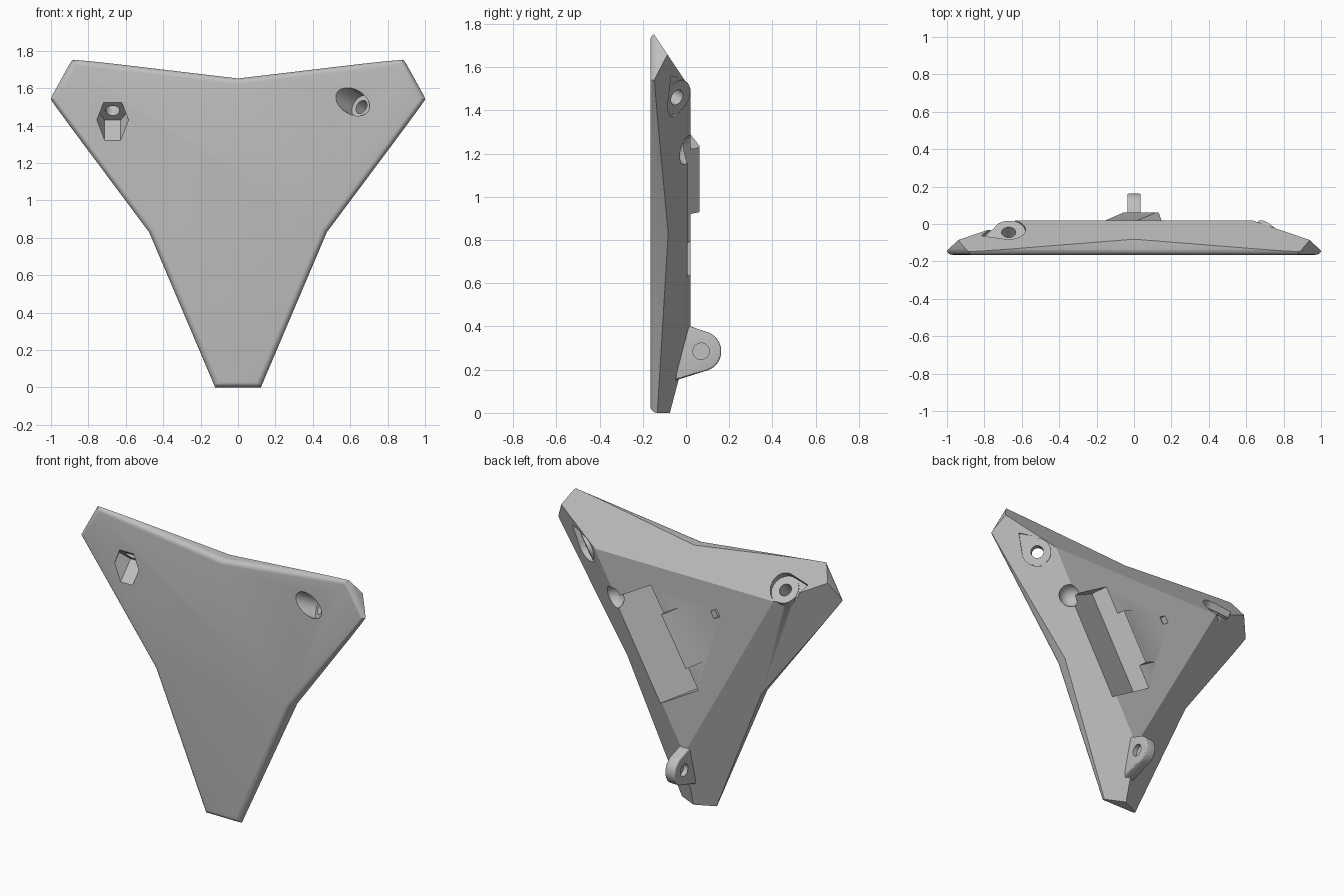
import bpy, bmesh, math
from mathutils import Vector as V

cube = bpy.data.objects.get("Cube")
if cube:
    bpy.data.objects.remove(cube, do_unlink=True)

grey = bpy.data.materials.new("plain grey")
grey.use_nodes = True
grey.diffuse_color = (0.52, 0.52, 0.52, 1)
grey.node_tree.nodes["Principled BSDF"].inputs["Base Color"].default_value = grey.diffuse_color


def finish(name, bm):
    bmesh.ops.recalc_face_normals(bm, faces=bm.faces[:])
    mesh = bpy.data.meshes.new(name)
    bm.to_mesh(mesh)
    bm.free()
    mesh.materials.append(grey)
    ob = bpy.data.objects.new(name, mesh)
    bpy.context.collection.objects.link(ob)
    return ob


def prism_mesh(points, origin, u, v, w, start, end):
    """Extrude a 2D profile in the (u, v) plane along w."""
    bm = bmesh.new()
    o, u, v, w = V(origin), V(u), V(v), V(w)
    face = bm.faces.new([bm.verts.new(o + u * a + v * b + w * start) for a, b in points])
    new = bmesh.ops.extrude_face_region(bm, geom=[face])["geom"]
    bmesh.ops.translate(bm, verts=[g for g in new if isinstance(g, bmesh.types.BMVert)],
                        vec=w * (end - start))
    bmesh.ops.recalc_face_normals(bm, faces=bm.faces[:])
    return bm


def prism(name, *args):
    return finish(name, prism_mesh(*args))


def arc(radius, count, first=0, last=360, centre=(0, 0), closed=True):
    steps = count if closed else count - 1
    angles = [math.radians(first + (last - first) * i / steps) for i in range(count)]
    return [(centre[0] + radius * math.cos(a), centre[1] + radius * math.sin(a)) for a in angles]


def combine(target, tool, operation):
    """Apply a boolean and remove the tool object."""
    tool.hide_render = True
    mod = target.modifiers.new(tool.name, 'BOOLEAN')
    mod.object, mod.operation, mod.solver = tool, operation, 'EXACT'
    bpy.context.view_layer.update()
    bpy.context.view_layer.objects.active = target
    bpy.ops.object.modifier_apply(modifier=mod.name)
    bpy.data.objects.remove(tool, do_unlink=True)


X, Y, Z = (1, 0, 0), (0, 1, 0), (0, 0, 1)
FRONT, BACK = -0.165, 0.02

# three-armed panel with rounded front edges
half = [(0.122, 0), (0.475, 0.83), (1.005, 1.54), (0.885, 1.757)]
outline = half + [(0, 1.652)] + [(-x, z) for x, z in reversed(half)]
bm = prism_mesh(outline, (0, 0, 0), X, Z, Y, FRONT, BACK)
rim = [e for e in bm.edges if all(abs(p.co.y - FRONT) < 1e-4 for p in e.verts)]
bmesh.ops.bevel(bm, geom=rim, offset=0.032, segments=5, profile=0.5, affect='EDGES')

# broad slopes that leave a triangular back face
slopes = [((0, BACK, 1.5), (0, 1.5, 1))]
slopes += [((0, BACK, 0.36), (side * 0.8756, 1.84, -0.484)) for side in (-1, 1)]
for point, normal in slopes:
    cut = bmesh.ops.bisect_plane(bm, geom=bm.verts[:] + bm.edges[:] + bm.faces[:],
                                 plane_co=point, plane_no=V(normal).normalized(),
                                 clear_outer=True)
    edges = [g for g in cut["geom_cut"] if isinstance(g, bmesh.types.BMEdge)]
    bmesh.ops.holes_fill(bm, edges=[e for e in edges if e.is_boundary], sides=0)
panel = finish("panel", bm)

# wedge rib and V-shaped slot, running parallel to one side
across, along = (0.866, 0, -0.5), (0.5, 0, 0.866)
rib = [(-0.68, 0), (-0.515, 0.062), (-0.46, 0.062), (-0.46, 0)]
combine(panel, prism("rib", rib, (0, 0, 0), across, Y, along, 0.784, 1.129), 'UNION')
slot = [(-0.515, 0.1), (-0.445, -0.075), (-0.1, 0.027), (-0.1, 0.1)]
combine(panel, prism("slot", slot, (0, 0, 0), across, Y, along, 0.635, 1.306), 'DIFFERENCE')

# round scoop at the upper end of the slot
bm = bmesh.new()
bmesh.ops.create_uvsphere(bm, u_segments=32, v_segments=16, radius=0.07)
bmesh.ops.translate(bm, verts=bm.verts[:], vec=(0.51, 0.012, 1.215))
combine(panel, finish("scoop", bm), 'DIFFERENCE')

# small square socket
square = [(-0.024, -0.024), (0.024, -0.024), (0.024, 0.024), (-0.024, 0.024)]
combine(panel, prism("socket", square, (-0.22, 0, 1.31), along, across, Y, -0.02, 0.1), 'DIFFERENCE')

# slanted bolt holes: a hex pocket on one arm, a round counterbore on the other
bolts = [(-1, (-0.67, -0.118, 1.48), (0, 0.68, 0.73), arc(0.085, 6)),
         (1, (0.66, -0.115, 1.5), (0.635, 0.68, -0.37), arc(0.066, 40))]
for side, centre, axis, pocket in bolts:
    w = V(axis).normalized()
    radial = V((side * 0.87, 0, 0.5))
    u = (radial - w * radial.dot(w)).normalized()
    v = w.cross(u)
    tear = arc(0.09, 33, 55, 305, closed=False) + [(0.157, 0)]
    combine(panel, prism("spot_face", tear, centre, u, v, w, 0.105, 0.4), 'DIFFERENCE')
    combine(panel, prism("boss", arc(0.084, 48), centre, u, v, w, 0.04, 0.108), 'UNION')
    # the pocket keeps two of its walls level across the panel
    pu = V(X) if side < 0 else u
    combine(panel, prism("pocket", pocket, centre, pu, w.cross(pu), w, -0.3, 0), 'DIFFERENCE')
    combine(panel, prism("bolt_hole", arc(0.038, 32), centre, u, v, w, -0.1, 0.3), 'DIFFERENCE')

# hinge lug at the foot, with a blind pin hole on each side
hub = (0.07, 0.285)
profile = [(-0.05, 0.15)] + arc(0.093, 25, -72, 68, hub, closed=False) + [(0, 0.407), (-0.05, 0.38)]
bm = prism_mesh(profile, (0, 0, 0), Y, Z, X, -0.036, 0.036)
rims = [e for e in bm.edges if abs(e.verts[0].co.x - e.verts[1].co.x) < 1e-4]
bmesh.ops.bevel(bm, geom=rims, offset=0.01, segments=3, profile=0.5, affect='EDGES')
lug = finish("hinge_lug", bm)
for start, end in ((-0.1, -0.006), (0.006, 0.1)):
    combine(lug, prism("pin_hole", arc(0.038, 32, centre=hub), (0, 0, 0), Y, Z, X, start, end), 'DIFFERENCE')

# smooth the rounded areas, keep the creases
bpy.ops.object.select_all(action='DESELECT')
for ob in (panel, lug):
    ob.select_set(True)
bpy.context.view_layer.objects.active = panel
bpy.ops.object.shade_smooth_by_angle(angle=math.radians(28))
